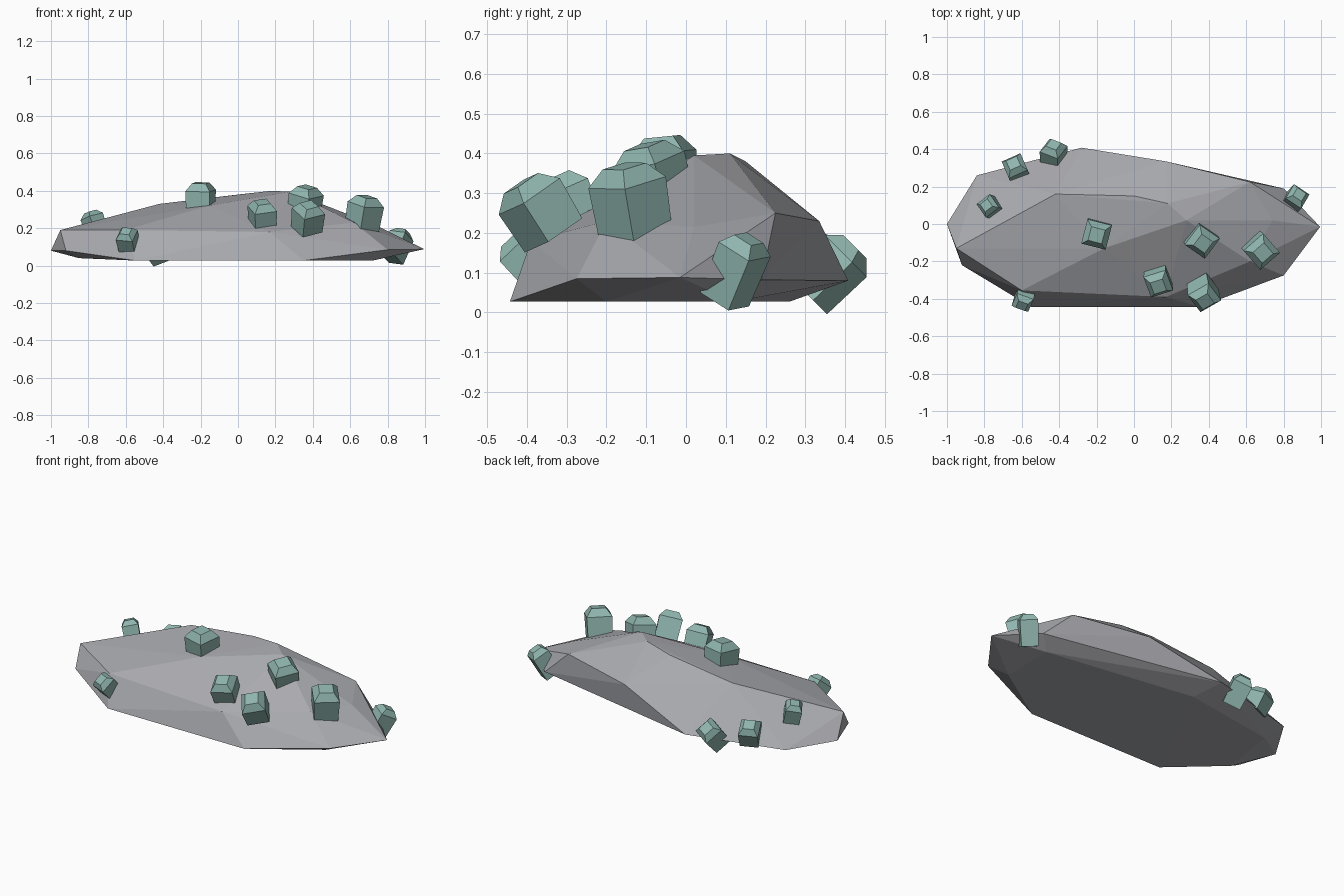
import bpy, bmesh
from mathutils import Vector, Matrix

if "Cube" in bpy.data.objects:
    bpy.data.objects.remove(bpy.data.objects["Cube"])


def material(name, color):
    m = bpy.data.materials.new(name)
    m.diffuse_color = (*color, 1)
    m.use_nodes = True
    m.node_tree.nodes["Principled BSDF"].inputs["Base Color"].default_value = m.diffuse_color
    return m


def finish(bm, name, mat):
    bmesh.ops.recalc_face_normals(bm, faces=bm.faces[:])
    me = bpy.data.meshes.new(name)
    bm.to_mesh(me)
    bm.free()
    me.materials.append(mat)
    ob = bpy.data.objects.new(name, me)
    bpy.context.collection.objects.link(ob)
    return ob


stone = material("grey stone", (0.40, 0.405, 0.43))
teal = material("pale teal crystal", (0.28, 0.465, 0.425))

# Boulder: faceted hull through underside, rim and crest corners
underside = [(-.85, -.2, .04), (-.55, -.443, .027), (.35, -.443, .027), (.72, -.2, .027),
             (.72, .12, .027), (-.2, .26, .027), (-.8, .15, .04)]
rim = [(-1, 0, .08), (-.92, -.22, .08), (.8, -.275, .085), (.995, -.015, .088),
       (.8, .19, .082), (-.28, .408, .08), (-.84, .26, .08)]
crest = [(-.95, -.13, .19), (-.6, -.355, .19), (.17, -.39, .18), (.17, .335, .23),
         (.62, .225, .25), (.74, .02, .215), (-.42, .16, .33), (0, .15, .38),
         (.18, .11, .40), (.28, .02, .395), (-.16, -.13, .32), (.62, -.2, .23)]
bm = bmesh.new()
for p in underside + rim + crest:
    bm.verts.new(p)
bmesh.ops.convex_hull(bm, input=bm.verts[:])
loose = [v for v in bm.verts if not v.link_faces]
bmesh.ops.delete(bm, geom=loose, context='VERTS')
finish(bm, "boulder", stone)


# Crystal: square prism with a tapered flat cap, sunk into the stone
def crystal(i, tip, axis, width, length, facing):
    z = Vector(axis).normalized()
    x = Vector((*facing, 0))
    x = (x - z * x.dot(z)).normalized()
    y = z.cross(x)
    rot = Matrix((x, y, z)).transposed()
    bm = bmesh.new()
    rings = []
    for h, w in ((-length, .94), (-.3 * width, 1), (0, .56)):
        r = w * width / 2
        rings.append([bm.verts.new(Vector(tip) + rot @ Vector((a * r, b * r, h)))
                      for a, b in ((-1, -1), (1, -1), (1, 1), (-1, 1))])
    for lo, hi in zip(rings, rings[1:]):
        for k in range(4):
            n = (k + 1) % 4
            bm.faces.new((lo[k], lo[n], hi[n], hi[k]))
    bm.faces.new(rings[0][::-1])
    bm.faces.new(rings[-1])
    finish(bm, f"crystal_{i}", teal)


# tip, growth direction, width, length, horizontal facing
crystals = [
    ((-.79, .10, .288), (-.3, .1, .95), .09, .15, (.8, .55)),
    ((-.645, .325, .205), (-.2, .4, .85), .11, .13, (.92, .4)),
    ((-.43, .425, .165), (0, .75, .75), .11, .17, (.78, -.6)),
    ((-.20, -.06, .442), (0, -.1, 1), .135, .15, (.97, -.25)),
    ((.37, -.105, .42), (.12, -.25, .95), .135, .15, (.8, -.6)),
    ((.13, -.335, .34), (0, -.4, .9), .125, .13, (.93, .35)),
    ((.38, -.415, .325), (.08, -.5, .8), .13, .155, (.8, .6)),
    ((.69, -.155, .368), (.15, -.15, .9), .14, .18, (.75, .65)),
    ((.885, .158, .185), (.3, .3, .75), .1, .175, (.85, -.5)),
    ((-.6, -.438, .185), (-.15, -.6, .7), .095, .115, (.9, -.4)),
]
for i, c in enumerate(crystals, 1):
    crystal(i, *c)
